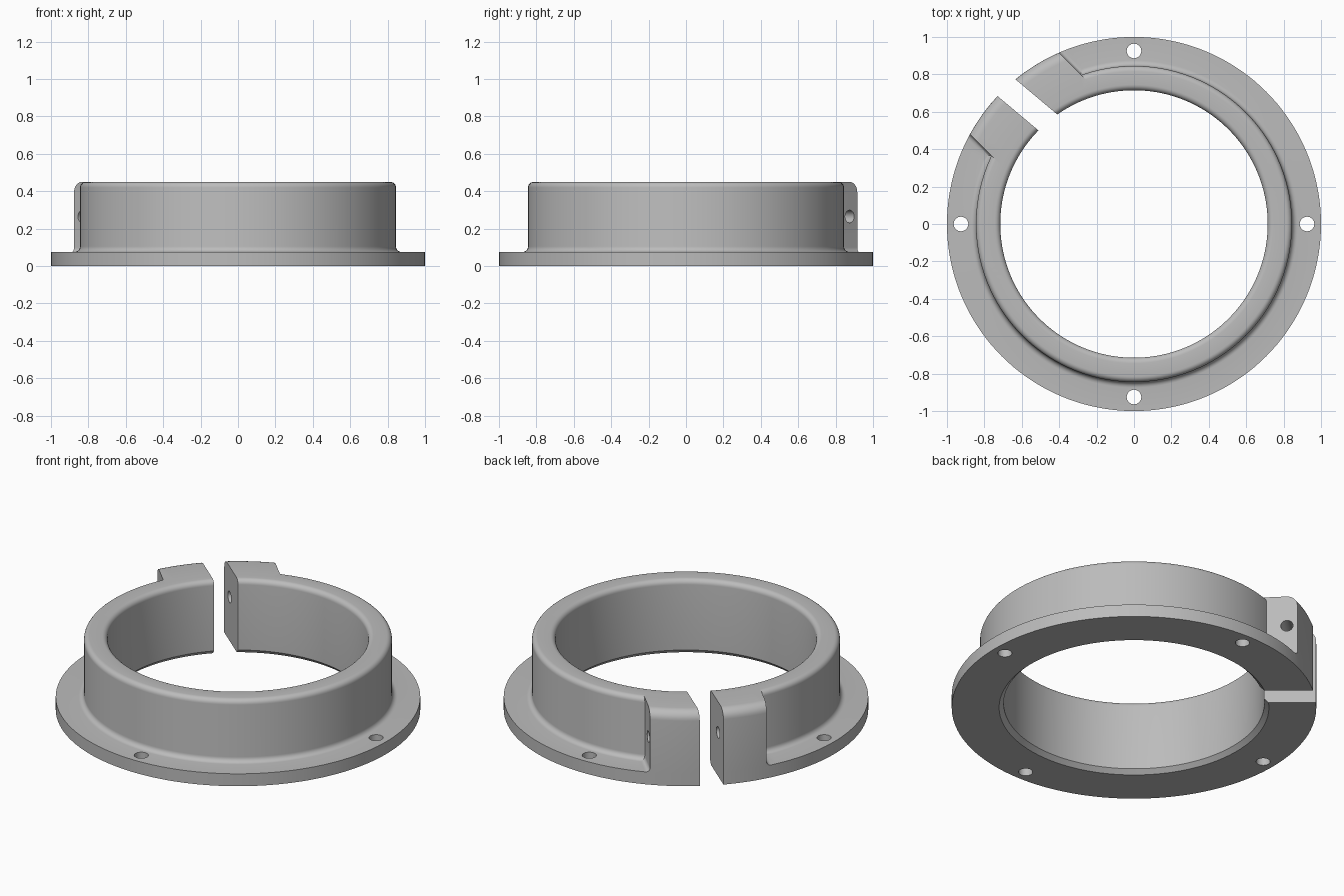
import bpy, bmesh
from math import cos, sin, pi, radians
from mathutils import Matrix, Vector

cube = bpy.data.objects.get("Cube")
if cube:
    bpy.data.objects.remove(cube, do_unlink=True)

SEGMENTS = 144
HEIGHT, FLANGE = 0.45, 0.075
INNER, WALL = 0.715, 0.845

grey = bpy.data.materials.new("satin grey")
grey.use_nodes = True
grey.diffuse_color = (0.5, 0.5, 0.5, 1)
grey.node_tree.nodes["Principled BSDF"].inputs["Base Color"].default_value = (0.5, 0.5, 0.5, 1)


def arc(cx, cy, r, start, end, steps=6):
    """Points of a rounded corner."""
    angles = [radians(start + (end - start) * i / steps) for i in range(steps + 1)]
    return [(cx + r * cos(a), cy + r * sin(a)) for a in angles]


def finish(name, bm):
    bmesh.ops.recalc_face_normals(bm, faces=bm.faces)
    mesh = bpy.data.meshes.new(name)
    bm.to_mesh(mesh)
    bm.free()
    mesh.materials.append(grey)
    ob = bpy.data.objects.new(name, mesh)
    bpy.context.collection.objects.link(ob)
    return ob


def lathe(name, profile):
    """Turn a closed (radius, z) outline about the z axis."""
    bm = bmesh.new()
    rings = []
    for i in range(SEGMENTS):
        a = 2 * pi * i / SEGMENTS
        rings.append([bm.verts.new((r * cos(a), r * sin(a), z)) for r, z in profile])
    n = len(profile)
    for i in range(SEGMENTS):
        p, q = rings[i], rings[(i + 1) % SEGMENTS]
        for j in range(n):
            k = (j + 1) % n
            bm.faces.new((p[j], q[j], q[k], p[k]))
    return finish(name, bm)


def prism(name, outline, y0, y1, turn):
    """Extrude an (x, z) outline along y, then turn it about z."""
    bm = bmesh.new()
    face = bm.faces.new([bm.verts.new((x, y0, z)) for x, z in outline])
    out = bmesh.ops.extrude_face_region(bm, geom=[face])
    moved = [v for v in out["geom"] if isinstance(v, bmesh.types.BMVert)]
    bmesh.ops.translate(bm, verts=moved, vec=(0, y1 - y0, 0))
    bmesh.ops.rotate(bm, verts=bm.verts, matrix=Matrix.Rotation(radians(turn), 3, 'Z'))
    return finish(name, bm)


def rod(name, centre, axis, radius, depth):
    bm = bmesh.new()
    turn = Vector((0, 0, 1)).rotation_difference(Vector(axis)).to_matrix().to_4x4()
    bmesh.ops.create_cone(bm, cap_ends=True, segments=32, radius1=radius, radius2=radius,
                          depth=depth, matrix=Matrix.Translation(centre) @ turn)
    return finish(name, bm)


def combine(target, tool, operation):
    mod = target.modifiers.new(operation.lower(), 'BOOLEAN')
    mod.operation, mod.object, mod.solver = operation, tool, 'EXACT'
    bpy.ops.object.select_all(action='DESELECT')
    bpy.context.view_layer.objects.active = target
    target.select_set(True)
    bpy.ops.object.modifier_apply(modifier=mod.name)
    bpy.data.objects.remove(tool, do_unlink=True)


# Flanged collar, with rounded rim, filleted foot and chamfered bore
r = 0.03
collar = lathe("flanged_collar",
               [(INNER + 0.025, 0), (1, 0), (1, FLANGE)]
               + arc(WALL + r, FLANGE + r, r, 270, 180)
               + arc(WALL - r, HEIGHT - r, r, 0, 90)
               + arc(INNER + r, HEIGHT - r, r, 90, 180)
               + [(INNER, 0.025)])

# Clamp lugs: a round-topped ring trimmed to a block with filleted feet
LEFT, RIGHT, FOOT = -0.28, 0.364, 0.025
e = 0.055
lugs = lathe("clamp_lugs", [(0.78, 0.05), (1, 0.05)]
             + arc(1 - e, HEIGHT - e, e, 0, 90) + [(0.78, HEIGHT)])
block = prism("lug_block",
              [(LEFT - FOOT, 0), (RIGHT + FOOT, 0)]
              + arc(RIGHT + FOOT, FLANGE + FOOT, FOOT, 270, 180)
              + [(RIGHT, 0.6), (LEFT, 0.6)]
              + arc(LEFT - FOOT, FLANGE + FOOT, FOOT, 0, -90), 0.5, 1.2, 45)
combine(lugs, block, 'INTERSECT')
combine(collar, lugs, 'UNION')

# Split through the ring
slot = prism("split_slot", [(0.055, -0.2), (0.185, -0.2), (0.185, 0.7), (0.055, 0.7)],
             0.4, 1.3, 50)
combine(collar, slot, 'DIFFERENCE')

# Clamp screw hole across both lugs
turn = Matrix.Rotation(radians(45), 3, 'Z')
combine(collar, rod("screw_hole", turn @ Vector((0.04, 0.885, 0.265)),
                    turn @ Vector((1, -0.035, 0)), 0.034, 1.0), 'DIFFERENCE')

# Four mounting holes in the flange
for i in range(4):
    a = i * pi / 2
    combine(collar, rod("mounting_hole", (0.925 * cos(a), 0.925 * sin(a), 0.04),
                        (0, 0, 1), 0.039, 0.3), 'DIFFERENCE')

bpy.ops.object.select_all(action='DESELECT')
bpy.context.view_layer.objects.active = collar
collar.select_set(True)
bpy.ops.object.shade_smooth_by_angle(angle=radians(30))
